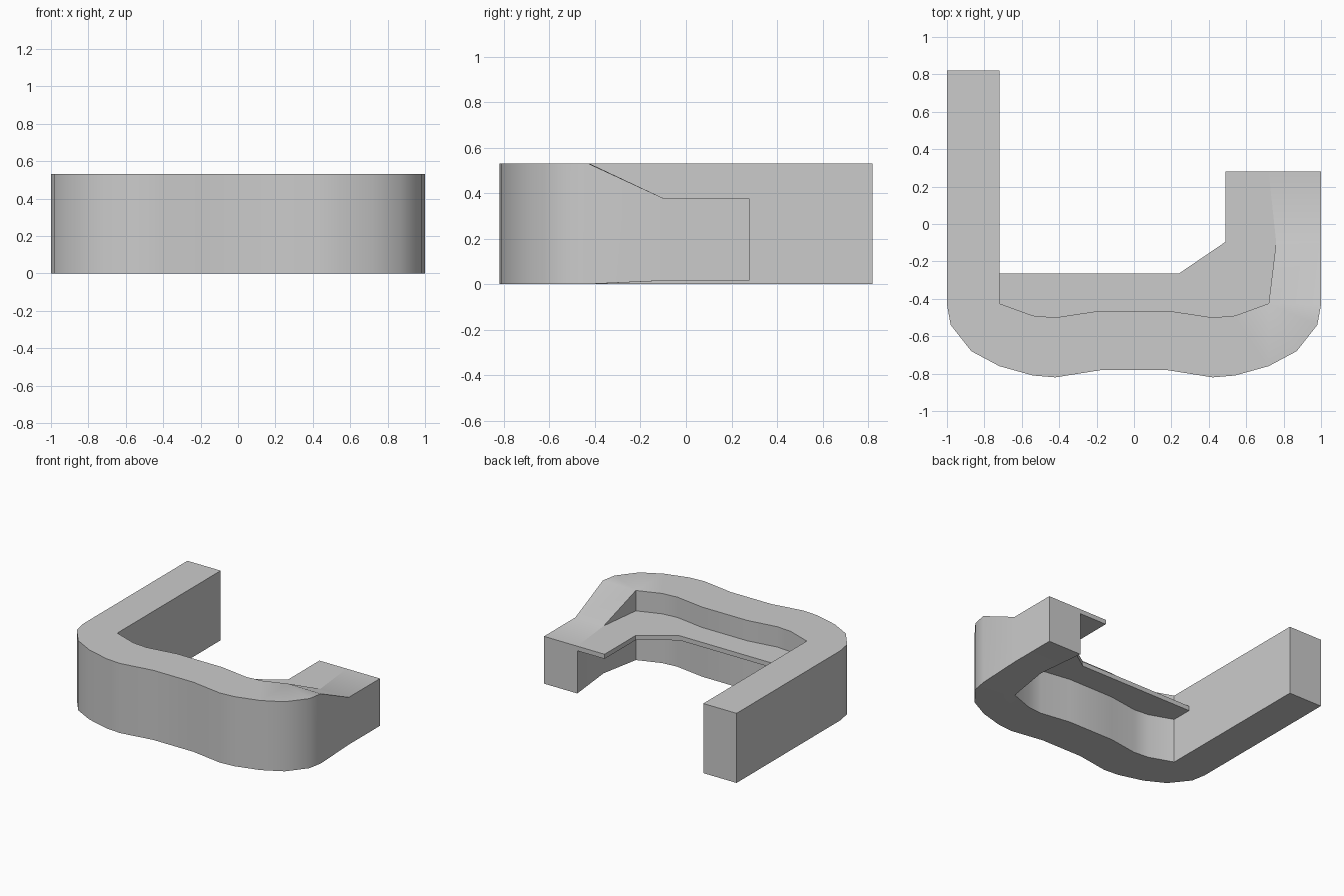
import bpy, bmesh, math

if "Cube" in bpy.data.objects:
    bpy.data.objects.remove(bpy.data.objects["Cube"])

H, SEAT_Z, SEAT_T = 0.53, 0.375, 0.035


def finish(name, bm):
    mesh = bpy.data.meshes.new(name)
    bm.to_mesh(mesh)
    bm.free()
    ob = bpy.data.objects.new(name, mesh)
    bpy.context.collection.objects.link(ob)
    bpy.ops.object.select_all(action='DESELECT')
    ob.select_set(True)
    bpy.context.view_layer.objects.active = ob
    bpy.ops.object.shade_smooth_by_angle(angle=math.radians(30))
    return ob


# Half of the curved back, from the centre to the corner: (outer, inner)
half = [((0.17, -0.78), (0.19, -0.465)), ((0.42, -0.82), (0.42, -0.50)),
        ((0.54, -0.81), (0.54, -0.49)), ((0.72, -0.76), (0.72, -0.425)),
        ((0.87, -0.68), (0.72, -0.425)), ((0.98, -0.54), (0.72, -0.425)),
        ((1.0, -0.43), (0.72, -0.425))]


def mirror(p):
    return (-p[0], p[1])


# Stations along the frame: outer, inner, bottom height, top height
stations = [((-1, 0.82), (-0.72, 0.82), 0, H)]
stations += [(mirror(o), mirror(i), 0, H) for o, i in reversed(half)]
stations += [(o, i, 0, H) for o, i in half]
stations += [((1, -0.095), (0.76, -0.095), 0.015, SEAT_Z),
             ((1, 0.28), (0.72, 0.28), 0.015, SEAT_Z)]

# Back, tall left arm and low right arm as one swept frame
bm = bmesh.new()
rings = [[bm.verts.new((*o, z0)), bm.verts.new((*i, z0)),
          bm.verts.new((*i, z1)), bm.verts.new((*o, z1))]
         for o, i, z0, z1 in stations]
for a, b in zip(rings, rings[1:]):
    for k in range(4):
        n = (k + 1) % 4
        bm.faces.new((a[k], a[n], b[n], b[k]))
bm.faces.new(rings[0])
bm.faces.new(rings[-1][::-1])
bmesh.ops.remove_doubles(bm, verts=bm.verts[:], dist=1e-4)
bmesh.ops.dissolve_degenerate(bm, edges=bm.edges[:], dist=1e-5)
bmesh.ops.recalc_face_normals(bm, faces=bm.faces[:])
finish("sofa_frame", bm)

# Thin seat ledge: free edge first, then along the inside of the frame
free = [(0.72, 0.28), (0.49, 0.28), (0.49, -0.095), (0.24, -0.265), (-0.72, -0.265)]
inner = [i for o, i in half[:4]]
outline = free + [mirror(p) for p in reversed(inner)] + inner + [(0.76, -0.095)]
bm = bmesh.new()
top = [bm.verts.new((x, y, SEAT_Z)) for x, y in outline]
bot = [bm.verts.new((x, y, SEAT_Z - SEAT_T)) for x, y in outline]
bm.faces.new(top)
bm.faces.new(bot[::-1])
for k in range(len(free) - 1):
    bm.faces.new((bot[k], bot[k + 1], top[k + 1], top[k]))
finish("seat_ledge", bm)
